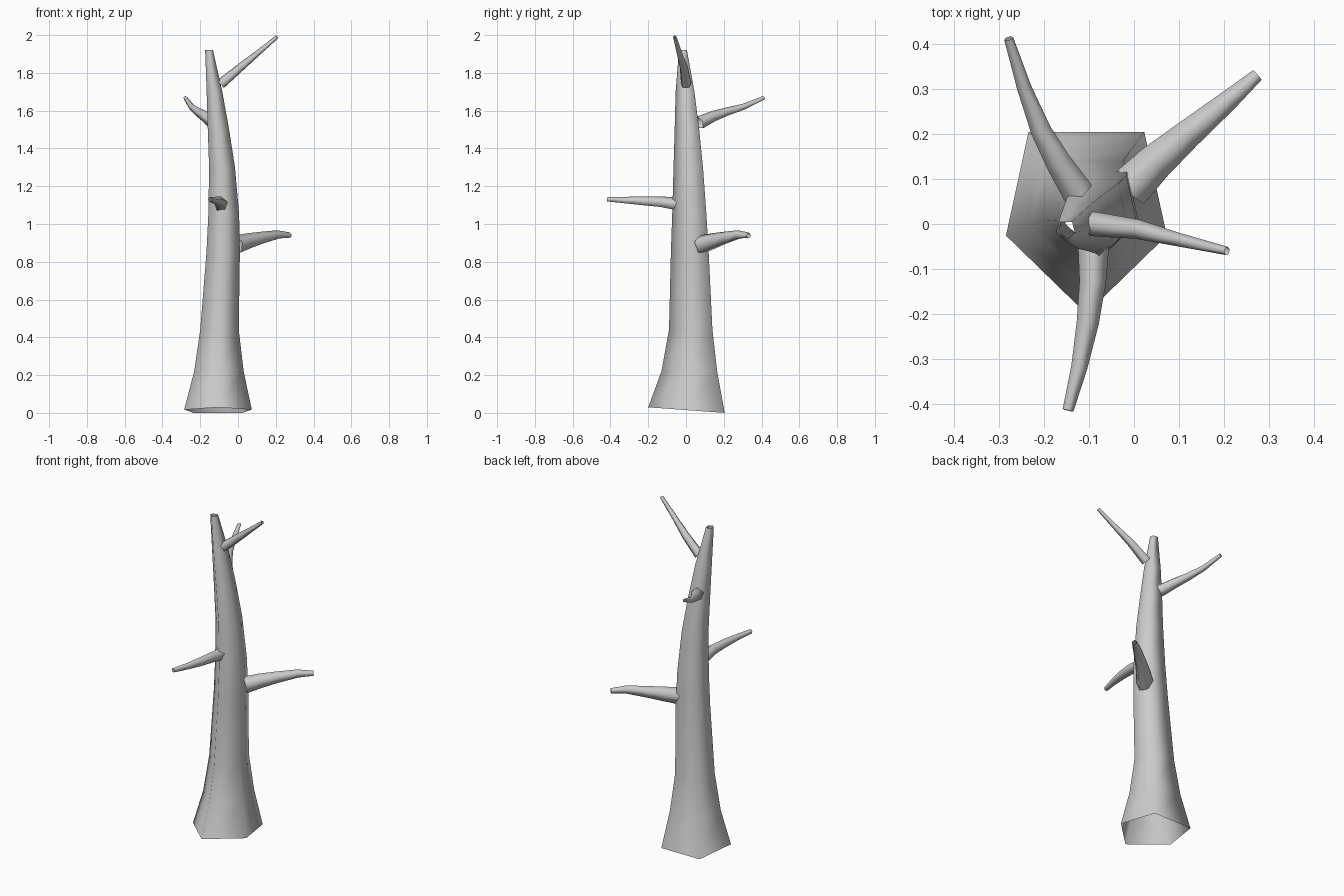
import bpy, bmesh, math
from mathutils import Vector

cube = bpy.data.objects.get("Cube")
if cube:
    bpy.data.objects.remove(cube, do_unlink=True)

bark = bpy.data.materials.new("grey bark")
bark.use_nodes = True
colour = (0.6, 0.6, 0.6, 1)
bark.diffuse_color = colour
bark.node_tree.nodes["Principled BSDF"].inputs["Base Color"].default_value = colour


def skin(name, rings):
    """Join a list of equal rings into an open, smooth-shaded tube."""
    bm = bmesh.new()
    loops = [[bm.verts.new(p) for p in ring] for ring in rings]
    for low, high in zip(loops, loops[1:]):
        n = len(low)
        for i in range(n):
            j = (i + 1) % n
            bm.faces.new((low[i], low[j], high[j], high[i])).smooth = True
    mesh = bpy.data.meshes.new(name)
    bm.to_mesh(mesh)
    bm.free()
    mesh.materials.append(bark)
    obj = bpy.data.objects.new(name, mesh)
    bpy.context.collection.objects.link(obj)
    return obj


# Trunk: five-sided section, width and depth limits at each height
section = [(0.5, 0), (1, 0.43), (0.86, 1), (0.14, 1), (0, 0.43)]
levels = [  # z, x min, x max, y min, y max
    (0.01, -0.285, 0.073, -0.20, 0.205),
    (0.22, -0.232, 0.03, -0.13, 0.165),
    (0.44, -0.2, 0.004, -0.09, 0.14),
    (0.85, -0.167, 0.01, -0.08, 0.12),
    (1.05, -0.157, 0.006, -0.073, 0.108),
    (1.3, -0.153, -0.016, -0.066, 0.09),
    (1.5, -0.16, -0.047, -0.06, 0.07),
    (1.7, -0.166, -0.083, -0.055, 0.045),
    (1.92, -0.174, -0.132, -0.037, 0.005),
]
trunk_rings = []
for z, x0, x1, y0, y1 in levels:
    trunk_rings.append([(x0 + (x1 - x0) * u, y0 + (y1 - y0) * v, z) for u, v in section])
# The cut base slopes down toward the back
trunk_rings[0] = [(x, y, 0.015 - 0.073 * y) for x, y, z in trunk_rings[0]]
skin("trunk", trunk_rings)


def branch(name, path):
    """Five-sided tapering tube along points of (x, y, z, radius)."""
    points = [Vector(p[:3]) for p in path]
    rings = []
    for i, p in enumerate(points):
        along = (points[min(i + 1, len(points) - 1)] - points[max(i - 1, 0)]).normalized()
        side = along.cross(Vector((0, 0, 1))).normalized()
        up = side.cross(along)
        angles = [math.tau * k / 5 + math.pi / 2 for k in range(5)]
        rings.append([p + path[i][3] * (side * math.cos(a) + up * math.sin(a)) for a in angles])
    skin(name, rings)


# Branches, lowest first
branch("low_left_branch", [(-0.01, 0.08, 0.89, 0.05), (0.05, 0.14, 0.908, 0.043),
                           (0.12, 0.2, 0.925, 0.034), (0.21, 0.275, 0.943, 0.024),
                           (0.275, 0.332, 0.94, 0.015)])
branch("front_branch", [(-0.09, -0.04, 1.102, 0.037), (-0.092, -0.13, 1.115, 0.031),
                        (-0.103, -0.22, 1.12, 0.026), (-0.122, -0.32, 1.125, 0.019),
                        (-0.147, -0.415, 1.13, 0.013)])
branch("back_branch", [(-0.125, 0.07, 1.535, 0.037), (-0.17, 0.14, 1.568, 0.03),
                       (-0.208, 0.21, 1.592, 0.024), (-0.245, 0.305, 1.62, 0.017),
                       (-0.279, 0.413, 1.668, 0.011)])
branch("top_branch", [(-0.09, 0, 1.74, 0.029), (0.01, -0.012, 1.825, 0.023),
                      (0.1, -0.035, 1.9, 0.016), (0.207, -0.06, 1.99, 0.01)])
